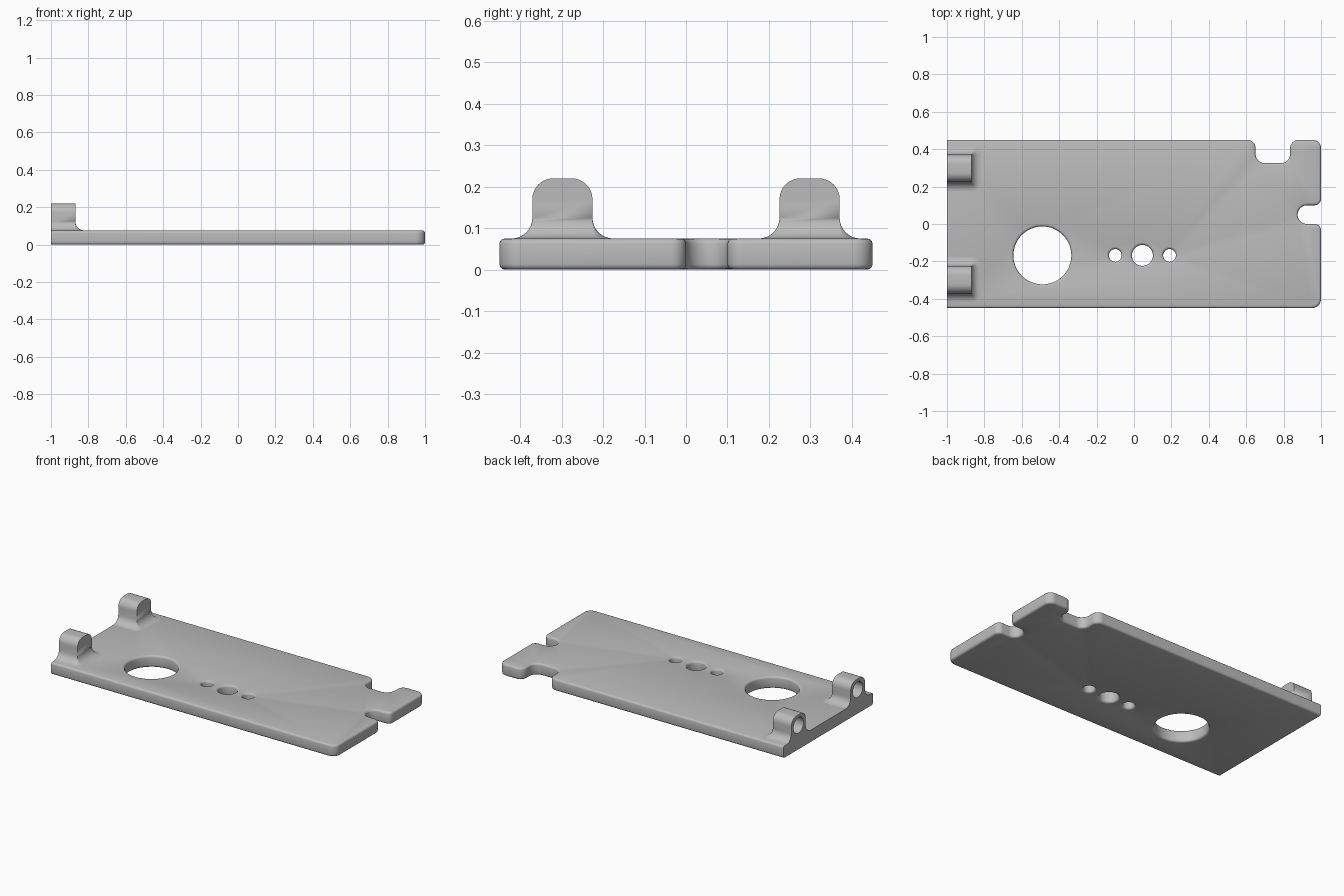
import bpy, bmesh
from math import sin, cos, pi, radians

cube = bpy.data.objects.get("Cube")
if cube:
    bpy.data.objects.remove(cube)

grey = bpy.data.materials.new("plain_grey")
grey.use_nodes = True
colour = (0.5, 0.5, 0.5, 1)
grey.diffuse_color = colour
grey.node_tree.nodes["Principled BSDF"].inputs["Base Color"].default_value = colour

THICK, EDGE = 0.075, 0.013


def finish(bm, name):
    bmesh.ops.recalc_face_normals(bm, faces=bm.faces)
    mesh = bpy.data.meshes.new(name)
    bm.to_mesh(mesh)
    bm.free()
    obj = bpy.data.objects.new(name, mesh)
    bpy.context.collection.objects.link(obj)
    mesh.materials.append(grey)
    return obj


def smooth(obj):
    bpy.ops.object.select_all(action="DESELECT")
    obj.select_set(True)
    bpy.context.view_layer.objects.active = obj
    bpy.ops.object.shade_smooth_by_angle(angle=radians(32))


def arc_points(arcs, inset):
    """Chain arcs (x, y, radius, start, sweep); clockwise arcs are concave."""
    points = []
    for x, y, r, start, sweep in arcs:
        r += inset if sweep < 0 else -inset
        steps = max(1, round(abs(sweep) / 7.5))
        count = steps if abs(sweep) == 360 else steps + 1
        for i in range(count if sweep else 1):
            a = radians(start + sweep * i / steps)
            points.append((x + r * cos(a), y + r * sin(a)))
    return points


def bridge(bm, low, high):
    for i in range(len(low)):
        j = (i + 1) % len(low)
        bm.faces.new((low[i], low[j], high[j], high[i]))


# Base plate: outline with two notches, plus four round holes
outline = [
    (-1, -0.40, 0.05, -90, 0),
    (0.95, -0.40, 0.05, -90, 90),
    (0.965, -0.035, 0.035, 0, 90),
    (0.925, 0.05, 0.05, -90, -180),
    (0.965, 0.135, 0.035, -90, 90),
    (0.955, 0.405, 0.045, 0, 90),
    (0.88, 0.405, 0.045, 90, 90),
    (0.785, 0.375, 0.05, 0, -90),
    (0.70, 0.375, 0.05, -90, -90),
    (0.605, 0.405, 0.045, 0, 90),
    (-1, 0.40, 0.05, 90, 0),
]
holes = [(-0.49, 0.155), (-0.10, 0.034), (0.045, 0.056), (0.19, 0.034)]
loops = [outline] + [[(x, -0.168, r, 0, -360)] for x, r in holes]

# Rounded edge section as (inset, height)
quarter = [i * pi / 6 for i in range(4)]
section = [(EDGE * (1 - sin(a)), EDGE * (1 - cos(a))) for a in quarter]
section += [(d, THICK - z) for d, z in reversed(section)]

bm = bmesh.new()
caps = {0: [], len(section) - 1: []}
for arcs in loops:
    below = None
    for level, (d, z) in enumerate(section):
        ring = [bm.verts.new((x, y, z)) for x, y in arc_points(arcs, d)]
        if below:
            bridge(bm, below, ring)
        if level in caps:
            caps[level].append(ring)
        below = ring
for rings in caps.values():
    edges = []
    for ring in rings:
        for i, v in enumerate(ring):
            w = ring[(i + 1) % len(ring)]
            edges.append(bm.edges.get((v, w)) or bm.edges.new((v, w)))
    bmesh.ops.triangle_fill(bm, use_beauty=True, use_dissolve=False, edges=edges)
smooth(finish(bm, "base_plate"))

# Hinge lugs: stacked footprints with a flared base and a rounded top
HALF, FLARE, TOP, CROWN, FRONT = 0.0725, 0.05, 0.22, 0.05, -0.87
levels = [(HALF, 0, THICK - 0.02)]
for i in range(9):
    a = pi / 2 * i / 8
    levels.append((HALF, FLARE * (1 - sin(a)), THICK + FLARE * (1 - cos(a))))
for i in range(9):
    a = pi / 2 * i / 8
    levels.append((HALF - CROWN * (1 - cos(a)), 0, TOP - CROWN * (1 - sin(a))))


def lug(name, centre):
    bm = bmesh.new()
    rings = []
    for half, out, z in levels:
        pts = [(-1, -half - out)]
        for side, start in ((-1, -90), (1, 0)):
            for i in range(7):
                a = radians(start + 15 * i)
                pts.append((FRONT + out * cos(a), side * half + out * sin(a)))
        pts.append((-1, half + out))
        rings.append([bm.verts.new((x, centre + y, z)) for x, y in pts])
    for low, high in zip(rings, rings[1:]):
        for i in range(len(low) - 1):
            bm.faces.new((low[i], low[i + 1], high[i + 1], high[i]))
    bm.faces.new(rings[0])
    bm.faces.new(rings[-1])
    # Flat end face
    bm.faces.new([r[0] for r in rings] + [r[-1] for r in reversed(rings)])
    bmesh.ops.remove_doubles(bm, verts=bm.verts, dist=0.0001)
    obj = finish(bm, name)

    # Blind pin bore in the end face
    bpy.ops.mesh.primitive_cylinder_add(
        vertices=48, radius=0.05, depth=0.2,
        location=(-1, centre, 0.152), rotation=(0, pi / 2, 0))
    cutter = bpy.context.object
    cutter.name = name + "_bore_cutter"
    cutter.data.materials.append(grey)
    bore = obj.modifiers.new("bore", "BOOLEAN")
    bore.object = cutter
    bore.solver = "EXACT"
    bpy.context.view_layer.update()
    graph = bpy.context.evaluated_depsgraph_get()
    obj.data = bpy.data.meshes.new_from_object(obj.evaluated_get(graph))
    obj.modifiers.clear()
    bpy.data.objects.remove(cutter)
    smooth(obj)


lug("front_lug", -0.298)
lug("back_lug", 0.298)
